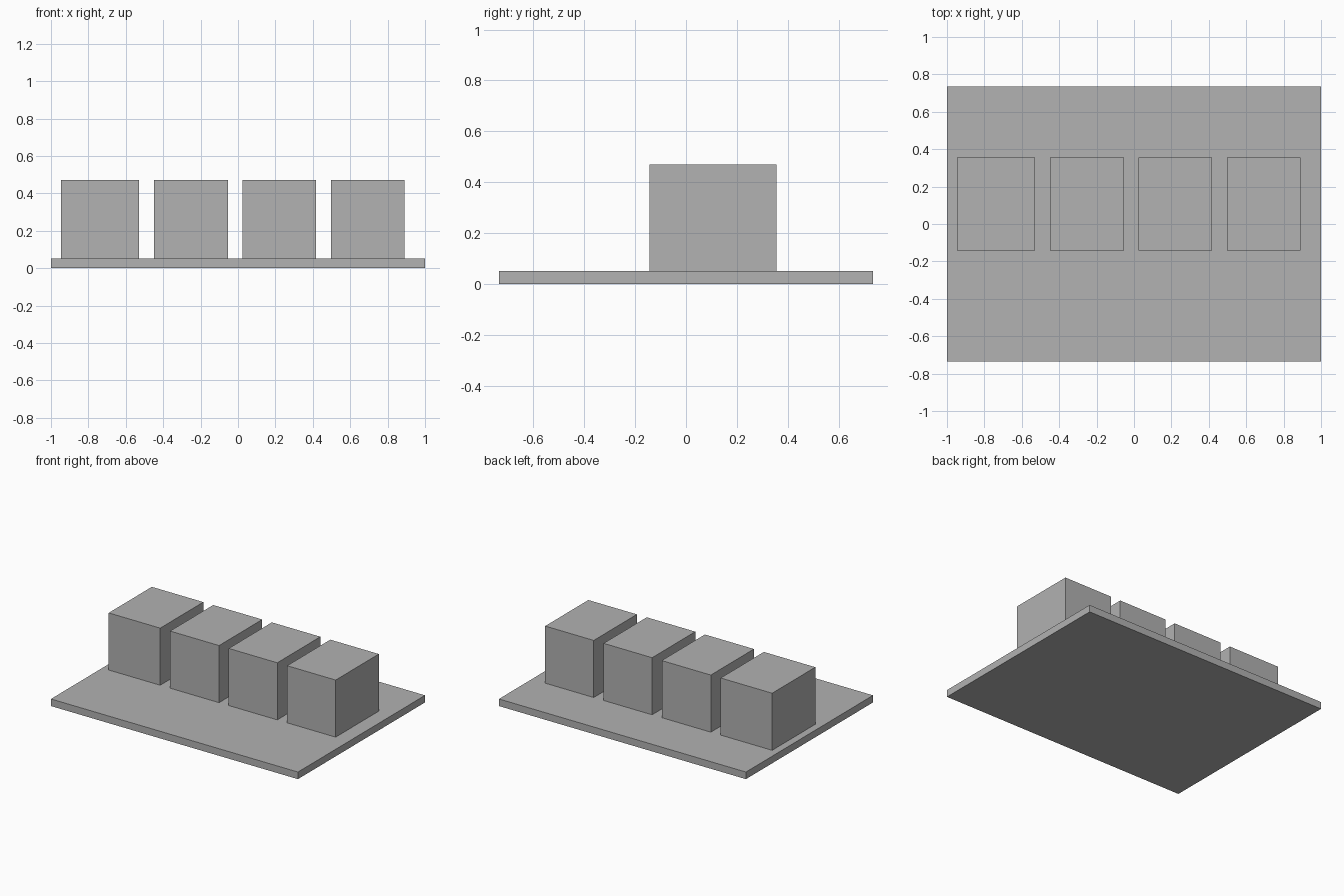
import bpy

cube = bpy.data.objects.get("Cube")
if cube:
    bpy.data.objects.remove(cube, do_unlink=True)

grey = bpy.data.materials.new("plain_grey")
grey.use_nodes = True
colour = (0.445, 0.445, 0.445, 1)
grey.diffuse_color = colour
grey.node_tree.nodes["Principled BSDF"].inputs["Base Color"].default_value = colour


def box(name, x, y, z):
    """Add a box spanning the given (low, high) range on each axis."""
    spans = (x, y, z)
    bpy.ops.mesh.primitive_cube_add(size=1, location=[(a + b) / 2 for a, b in spans])
    obj = bpy.context.object
    obj.name = name
    obj.scale = [b - a for a, b in spans]
    bpy.ops.object.transform_apply(location=False, rotation=False, scale=True)
    obj.data.materials.append(grey)
    return obj


# Flat base slab
SLAB_TOP = 0.052
box("base_slab", (-1, 1), (-0.735, 0.735), (0, SLAB_TOP))

# Row of four blocks, the right-hand one slightly wider
block_spans = [(-0.947, -0.53), (-0.45, -0.053), (0.025, 0.418), (0.498, 0.891)]
for number, span in enumerate(block_spans, 1):
    box(f"block_{number}", span, (-0.143, 0.356), (SLAB_TOP, 0.47))
